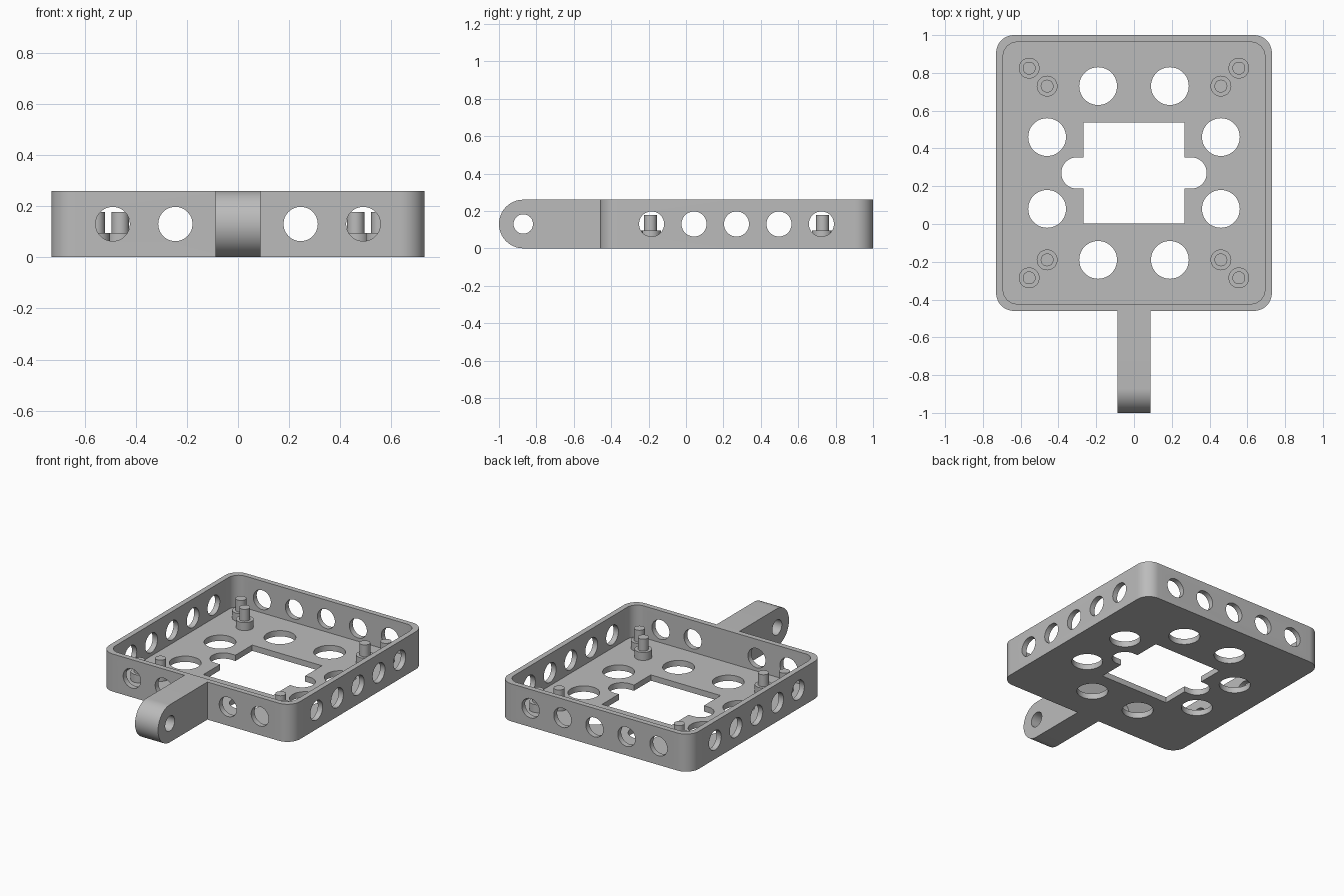
import bpy, bmesh
from math import sin, cos, pi

if "Cube" in bpy.data.objects:
    bpy.data.objects.remove(bpy.data.objects["Cube"])

grey = bpy.data.materials.new("plain grey")
grey.use_nodes = True
grey.diffuse_color = (0.5, 0.5, 0.5, 1)
grey.node_tree.nodes["Principled BSDF"].inputs["Base Color"].default_value = (0.5, 0.5, 0.5, 1)

CY = 0.27        # centre of the tray along y
HALF = 0.73      # half width of the tray
HEIGHT = 0.26
WALL = 0.037
FLOOR = 0.04
MID = HEIGHT / 2


def arc(u, v, r, start, end, n):
    return [(u + r * cos(start + (end - start) * i / n),
             v + r * sin(start + (end - start) * i / n)) for i in range(n + 1)]


def circle(u, v, r, n=48):
    return arc(u, v, r, 0, 2 * pi, n)[:-1]


def rounded_rect(u, v, hu, hv, r, n=12):
    points = []
    for k, (su, sv) in enumerate([(1, 1), (-1, 1), (-1, -1), (1, -1)]):
        points += arc(u + su * (hu - r), v + sv * (hv - r), r, k * pi / 2, (k + 1) * pi / 2, n)
    return points


def prism(name, outline, axis, low, high):
    """Extrude a flat outline along an axis."""
    place = {"x": lambda u, v, t: (t, u, v),
             "y": lambda u, v, t: (u, t, v),
             "z": lambda u, v, t: (u, v, t)}[axis]
    bm = bmesh.new()
    rings = [[bm.verts.new(place(u, v, t)) for u, v in outline] for t in (low, high)]
    bm.faces.new(rings[0])
    bm.faces.new(rings[1])
    n = len(outline)
    for i in range(n):
        j = (i + 1) % n
        bm.faces.new((rings[0][i], rings[0][j], rings[1][j], rings[1][i]))
    bmesh.ops.recalc_face_normals(bm, faces=bm.faces)
    mesh = bpy.data.meshes.new(name)
    bm.to_mesh(mesh)
    bm.free()
    mesh.materials.append(grey)
    obj = bpy.data.objects.new(name, mesh)
    bpy.context.collection.objects.link(obj)
    return obj


def cut(target, outline, axis, low, high):
    """Subtract a prism from the target."""
    cutter = prism("cutter", outline, axis, low, high)
    cutter.hide_render = True
    mod = target.modifiers.new("cut", "BOOLEAN")
    mod.operation = "DIFFERENCE"
    mod.solver = "EXACT"
    mod.object = cutter
    bpy.context.view_layer.objects.active = target
    bpy.ops.object.modifier_apply(modifier=mod.name)
    bpy.data.objects.remove(cutter)


# Tray: rounded block hollowed from above
tray = prism("tray", rounded_rect(0, CY, HALF, HALF, 0.095), "z", 0, HEIGHT)
inner = HALF - WALL
cut(tray, rounded_rect(0, CY, inner, inner, 0.075), "z", FLOOR, 0.5)

# Central opening with rounded side notches
s, notch, reach = 0.267, 0.083, 0.302
opening = [(s, CY - s), (s, CY - notch)]
opening += arc(reach, CY, notch, -pi / 2, pi / 2, 20)
opening += [(s, CY + notch), (s, CY + s)]
opening += [(-x, y) for x, y in reversed(opening)]
cut(tray, opening, "z", -0.1, 0.1)

# Round openings in the floor
for sx in (-1, 1):
    for sy in (-1, 1):
        for dx, dy in ((0.19, 0.46), (0.46, 0.19)):
            cut(tray, circle(sx * dx, CY + sy * dy, 0.1), "z", -0.1, 0.1)

# Round openings through the walls
for k in range(-2, 3):
    cut(tray, circle(CY + k * 0.227, MID, 0.067), "x", -1, 1)
    # The arm covers the middle of the front wall
    cut(tray, circle(k * 0.245, MID, 0.067), "y", -0.7 if k else 0.8, 1.2)

# Arm with a rounded end and a cross hole
end = -1 + MID
profile = [(CY - HALF, HEIGHT)] + arc(end, MID, MID, pi / 2, 3 * pi / 2, 32) + [(CY - HALF, 0)]
arm = prism("arm", profile, "x", -0.088, 0.088)
cut(arm, circle(end, MID, 0.052), "x", -1, 1)

# Stepped standoffs, two in each corner
parts = [tray, arm]
for sx, side in ((-1, "right"), (1, "left")):
    for sy, depth in ((-1, "front"), (1, "back")):
        for d, spot in ((0.46, "inner"), (0.555, "outer")):
            x, y = sx * d, CY + sy * d
            label = f"{depth}_{side}_{spot}"
            parts.append(prism("standoff_" + label, circle(x, y, 0.055, 32), "z", FLOOR - 0.01, 0.095))
            parts.append(prism("pin_" + label, circle(x, y, 0.034, 32), "z", 0.09, 0.177))

# Smooth curved walls, crisp edges
bpy.ops.object.select_all(action="DESELECT")
for obj in parts:
    obj.select_set(True)
bpy.context.view_layer.objects.active = tray
bpy.ops.object.shade_smooth_by_angle()
